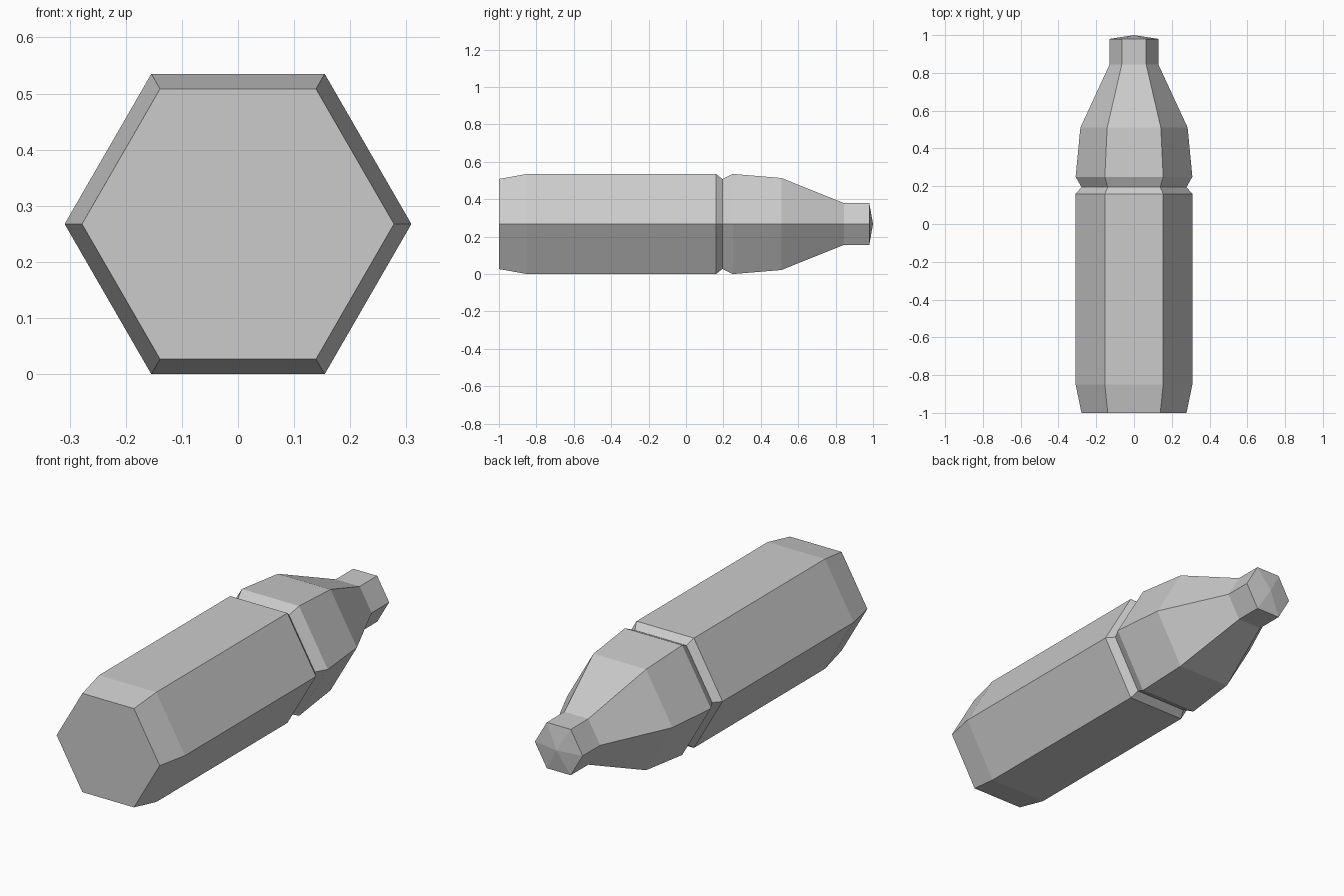
import bpy
import bmesh
from math import cos, sin, pi

SIDES = 6
CENTRE_Z = 0.2675

cube = bpy.data.objects.get("Cube")
if cube:
    bpy.data.objects.remove(cube, do_unlink=True)

# Single grey material
grey = bpy.data.materials.new("plain_grey")
grey.use_nodes = True
colour = (0.6, 0.6, 0.6, 1.0)
grey.diffuse_color = colour
grey.node_tree.nodes["Principled BSDF"].inputs["Base Color"].default_value = colour


def hex_ring(bm, y, radius):
    """Ring of vertices around the y axis, with corners at left and right."""
    angles = [2 * pi * i / SIDES for i in range(SIDES)]
    return [bm.verts.new((radius * cos(a), y, CENTRE_Z + radius * sin(a)))
            for a in angles]


# Profile from the flat base, past the groove and shoulder, to the neck: (y, radius)
profile = [(-1, 0.278), (-0.85, 0.309), (0.16, 0.309), (0.195, 0.278),
           (0.25, 0.309), (0.51, 0.284), (0.845, 0.129), (0.98, 0.129)]

bm = bmesh.new()
rings = [hex_ring(bm, y, r) for y, r in profile]

# Side walls
for a, b in zip(rings, rings[1:]):
    for i in range(SIDES):
        j = (i + 1) % SIDES
        bm.faces.new((a[i], a[j], b[j], b[i]))

# Flat base and shallow pointed tip
bm.faces.new(rings[0])
tip = bm.verts.new((0, 1, CENTRE_Z))
for i in range(SIDES):
    bm.faces.new((rings[-1][i], rings[-1][(i + 1) % SIDES], tip))
bmesh.ops.recalc_face_normals(bm, faces=bm.faces)

mesh = bpy.data.meshes.new("hexagonal_bottle")
bm.to_mesh(mesh)
bm.free()
mesh.materials.append(grey)
bottle = bpy.data.objects.new("hexagonal_bottle", mesh)
bpy.context.collection.objects.link(bottle)
